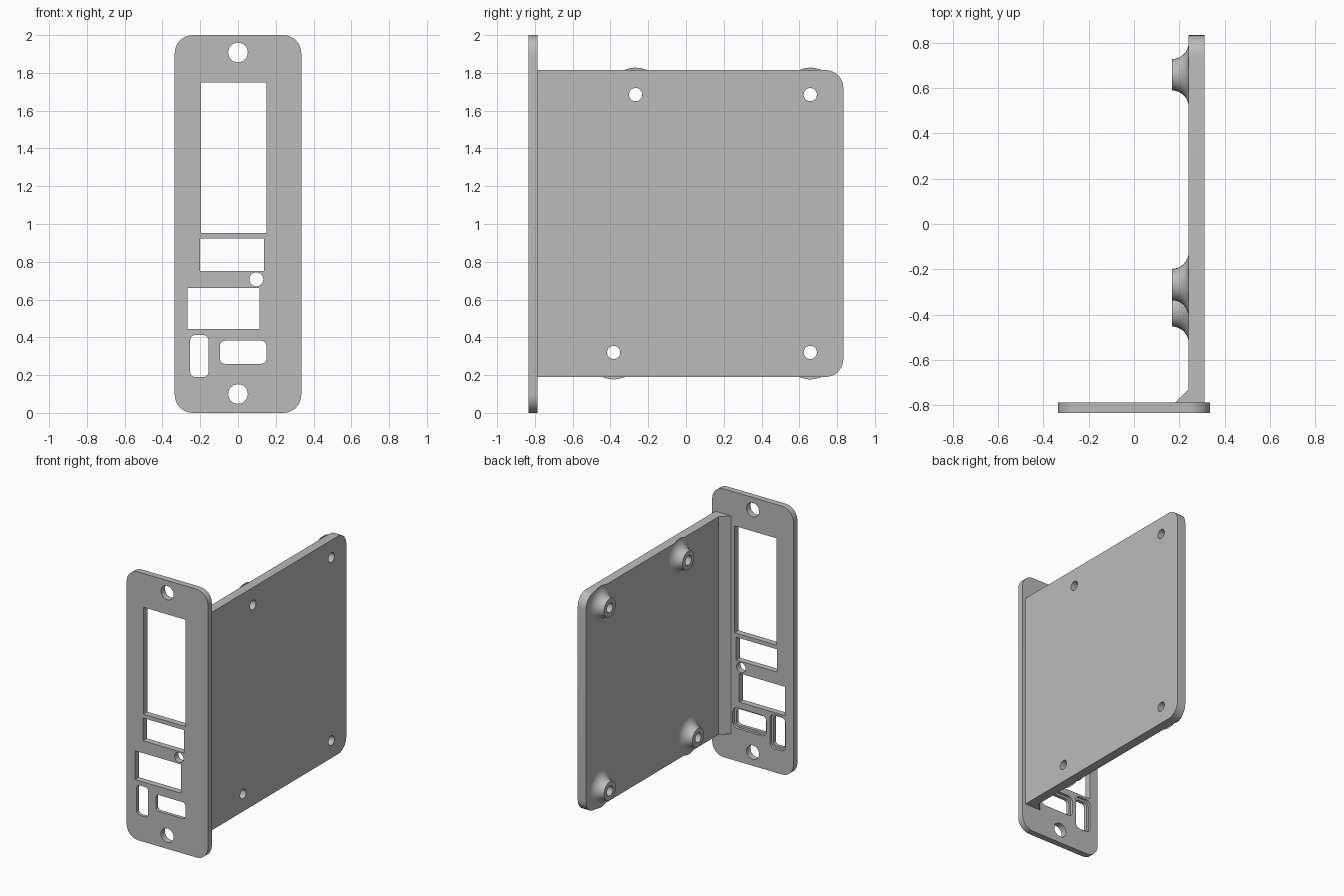
import bpy, bmesh, math
from mathutils import Matrix, Vector

if "Cube" in bpy.data.objects:
    bpy.data.objects.remove(bpy.data.objects["Cube"], do_unlink=True)

GREY = (0.5, 0.5, 0.5, 1)
mat = bpy.data.materials.new("plain grey")
mat.use_nodes = True
mat.diffuse_color = GREY
mat.node_tree.nodes["Principled BSDF"].inputs["Base Color"].default_value = GREY

# Profile axes to world: panel profiles are (x, z) along y, board profiles (y, z) along x
PANEL = Matrix(((1, 0, 0, 0), (0, 0, 1, 0), (0, 1, 0, 0), (0, 0, 0, 1)))
BOARD = Matrix(((0, 0, 1, 0), (1, 0, 0, 0), (0, 1, 0, 0), (0, 0, 0, 1)))
FLAT = Matrix.Identity(4)


def rounded(a0, b0, a1, b1, radii=0, seg=8):
    """Rectangle outline; radii run bottom-left, bottom-right, top-right, top-left."""
    if not isinstance(radii, tuple):
        radii = (radii,) * 4
    corners = ((a0, b0, 1, 1), (a1, b0, -1, 1), (a1, b1, -1, -1), (a0, b1, 1, -1))
    pts = []
    for k, ((a, b, sa, sb), r) in enumerate(zip(corners, radii)):
        if not r:
            pts.append((a, b))
            continue
        for i in range(seg + 1):
            t = math.pi * (1 + k / 2 + i / seg / 2)
            pts.append((a + sa * r + r * math.cos(t), b + sb * r + r * math.sin(t)))
    return pts


def circle(a, b, r, seg=32):
    return [(a + r * math.cos(i * math.tau / seg), b + r * math.sin(i * math.tau / seg))
            for i in range(seg)]


def prism(bm, outline, d0, d1, frame):
    base = bm.faces.new([bm.verts.new(frame @ Vector((a, b, d0))) for a, b in outline])
    new = bmesh.ops.extrude_face_region(bm, geom=[base])["geom"]
    verts = [g for g in new if isinstance(g, bmesh.types.BMVert)]
    bmesh.ops.translate(bm, verts=verts, vec=frame.to_3x3() @ Vector((0, 0, d1 - d0)))


def make(name, bm):
    bmesh.ops.recalc_face_normals(bm, faces=bm.faces[:])
    mesh = bpy.data.meshes.new(name)
    bm.to_mesh(mesh)
    bm.free()
    mesh.materials.append(mat)
    obj = bpy.data.objects.new(name, mesh)
    bpy.context.collection.objects.link(obj)
    return obj


def solid(name, outline, d0, d1, frame, cuts=()):
    """Extruded plate with each (outline, start, end) cut out of it."""
    bm = bmesh.new()
    prism(bm, outline, d0, d1, frame)
    obj = make(name, bm)
    for cut, c0, c1 in cuts:
        bm = bmesh.new()
        prism(bm, cut, c0, c1, frame)
        cutter = make("cutter", bm)
        cutter.hide_render = True
        mod = obj.modifiers.new("cut", "BOOLEAN")
        mod.operation, mod.solver, mod.object = "DIFFERENCE", "EXACT", cutter
        bpy.context.view_layer.objects.active = obj
        bpy.ops.object.modifier_apply(modifier=mod.name)
        bpy.data.objects.remove(cutter, do_unlink=True)
    return obj


# Front panel: screw holes, square windows, indicator hole and recessed slots
FRONT, BACK = -0.833, -0.787
openings = [circle(0, z, 0.052) for z in (0.1, 1.908)]
openings += [
    circle(0.097, 0.707, 0.037),
    rounded(-0.197, 0.952, 0.15, 1.748),
    rounded(-0.2, 0.752, 0.138, 0.922),
    rounded(-0.267, 0.445, 0.113, 0.66),
]
cuts = [(o, FRONT - 0.1, BACK + 0.1) for o in openings]
for a0, b0, a1, b1 in ((-0.253, 0.19, -0.157, 0.412), (-0.095, 0.26, 0.15, 0.382)):
    m = 0.016
    cuts.append((rounded(a0, b0, a1, b1, 0.026), FRONT - 0.1, BACK + 0.1))
    cuts.append((rounded(a0 - m, b0 - m, a1 + m, b1 + m, 0.04), BACK - 0.02, BACK + 0.1))
parts = [solid("front_panel", rounded(-0.335, 0, 0.335, 2, 0.095), FRONT, BACK, PANEL, cuts)]

# Side board with four mounting holes
INNER, OUTER, LOW, HIGH = 0.241, 0.31, 0.19, 1.815
mounts = ((0.658, 1.685), (-0.267, 1.685), (0.658, 0.32), (-0.383, 0.32))
HOLE = 0.035
parts.append(solid("side_board", rounded(BACK, LOW, 0.833, HIGH, (0, 0.095, 0.095, 0)),
                   INNER, OUTER, BOARD,
                   [(circle(y, z, HOLE), INNER - 0.1, OUTER + 0.1) for y, z in mounts]))

# Bevelled strip that braces the corner
parts.append(solid("corner_brace", [(INNER, BACK), (INNER, BACK + 0.06), (INNER - 0.06, BACK)],
                   LOW, HIGH, FLAT))

# Hollow standoffs with a flared foot, lathed about x
TOP, RIM, FLARE = 0.167, 0.069, 0.074
profile = [(INNER, HOLE), (TOP, HOLE)]
for i in range(9):
    t = i / 8 * math.pi / 2
    profile.append((TOP + FLARE * math.sin(t), RIM + FLARE * (1 - math.cos(t))))
for n, (y, z) in enumerate(mounts):
    bm = bmesh.new()
    verts = [bm.verts.new((x, y + r, z)) for x, r in profile]
    edges = [bm.edges.new(pair) for pair in zip(verts, verts[1:])]
    bmesh.ops.spin(bm, geom=verts + edges, cent=(0, y, z), axis=(1, 0, 0),
                   angle=math.tau, steps=32, use_duplicate=False)
    bmesh.ops.remove_doubles(bm, verts=bm.verts[:], dist=0.0001)
    parts.append(make(f"standoff_{n + 1}", bm))

# Smooth the round walls, keep the edges crisp
bpy.ops.object.select_all(action="DESELECT")
for obj in parts:
    obj.select_set(True)
bpy.context.view_layer.objects.active = parts[0]
bpy.ops.object.shade_smooth_by_angle(angle=math.radians(30))
